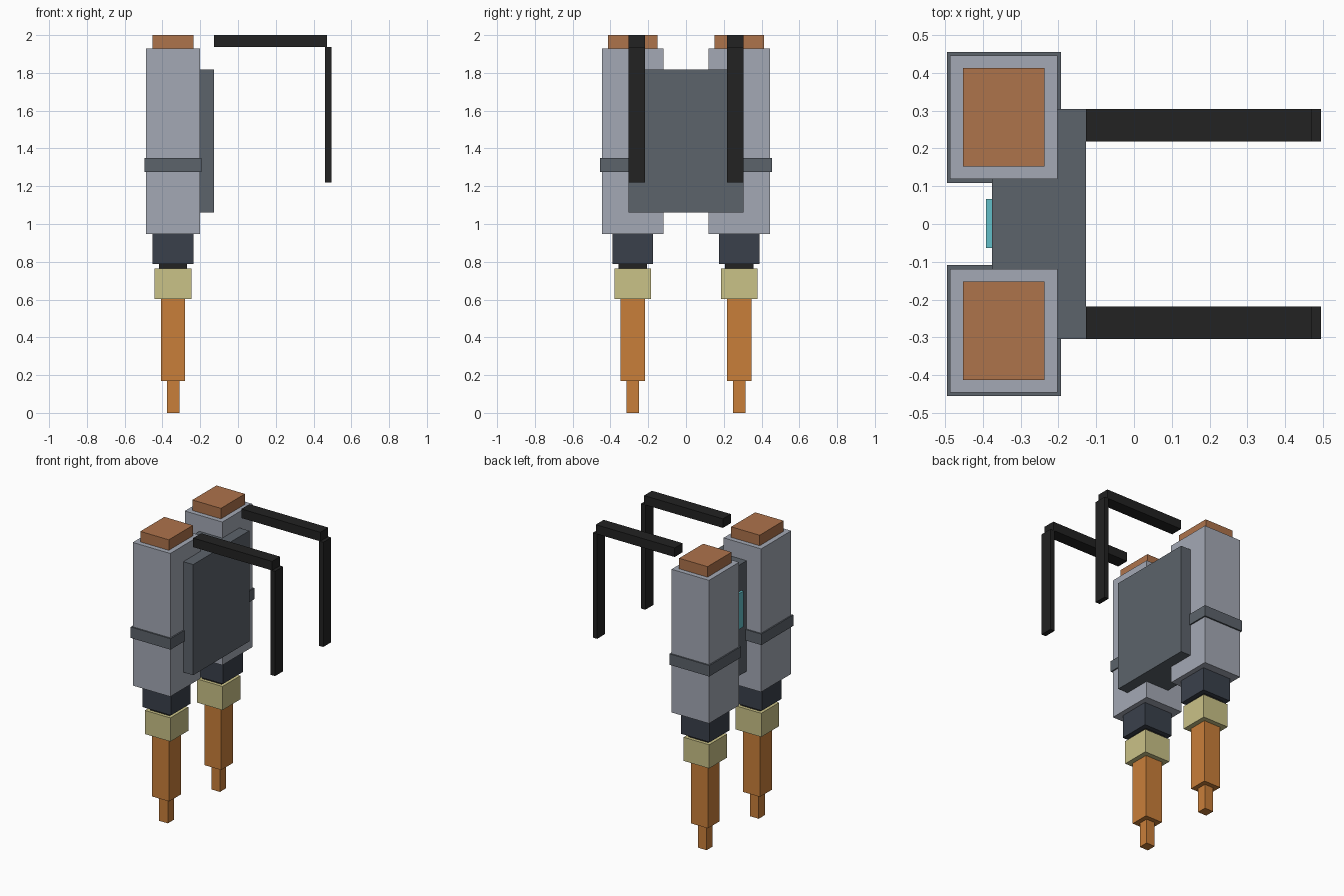
import bpy

cube = bpy.data.objects.get("Cube")
if cube:
    bpy.data.objects.remove(cube, do_unlink=True)


def linear(c):
    return c / 12.92 if c <= 0.04045 else ((c + 0.055) / 1.055) ** 2.4


def material(name, code):
    rgb = [linear(v / 255) for v in bytes.fromhex(code)]
    mat = bpy.data.materials.new(name)
    mat.use_nodes = True
    mat.diffuse_color = (*rgb, 1)
    bsdf = next(n for n in mat.node_tree.nodes if n.type == "BSDF_PRINCIPLED")
    bsdf.inputs["Base Color"].default_value = (*rgb, 1)
    return mat


tank_grey = material("light grey", "a4a9b5")
slate = material("slate grey", "5c636b")
copper = material("copper", "ae734b")
navy = material("dark navy", "3a404b")
black = material("black", "222222")
cream = material("cream", "cac287")
orange = material("flame orange", "c97f3a")
cyan = material("cyan", "62bfc8")


def box(name, mat, x, y, z):
    """Box spanning the given (low, high) ranges."""
    bpy.ops.mesh.primitive_cube_add(size=1, location=[sum(r) / 2 for r in (x, y, z)])
    obj = bpy.context.object
    obj.name = name
    obj.scale = [r[1] - r[0] for r in (x, y, z)]
    bpy.ops.object.transform_apply(location=False, rotation=False, scale=True)
    obj.data.materials.append(mat)
    return obj


# Thruster stack: name, colour, half width, half depth, bottom, top
STACK = [
    ("flame_tip", orange, 0.033, 0.033, 0, 0.17),
    ("flame", orange, 0.064, 0.064, 0.17, 0.602),
    ("nozzle", cream, 0.097, 0.097, 0.602, 0.764),
    ("nozzle_neck", black, 0.075, 0.075, 0.764, 0.788),
    ("collar", navy, 0.108, 0.107, 0.788, 0.947),
    ("tank", tank_grey, 0.142, 0.163, 0.947, 1.928),
    ("strap", slate, 0.151, 0.173, 1.275, 1.35),
    ("cap", copper, 0.108, 0.13, 1.928, 2),
]
TANK_X, TANK_Y = -0.344, 0.282

for side, label in ((-1, "front"), (1, "back")):
    cy = side * TANK_Y
    for name, mat, hx, hy, low, high in STACK:
        box(f"{label}_{name}", mat, (TANK_X - hx, TANK_X + hx), (cy - hy, cy + hy), (low, high))
    # Shoulder harness bars
    span = sorted((side * 0.218, side * 0.304))
    box(f"{label}_shoulder_bar", black, (-0.127, 0.471), span, (1.938, 2))
    box(f"{label}_chest_bar", black, (0.461, 0.494), span, (1.22, 1.938))

# Plate joining the tanks, with its light panel
box("mounting_plate", slate, (-0.376, -0.127), (-0.304, 0.304), (1.06, 1.818))
box("light_panel", cyan, (-0.391, -0.376), (-0.064, 0.066), (1.39, 1.635))
